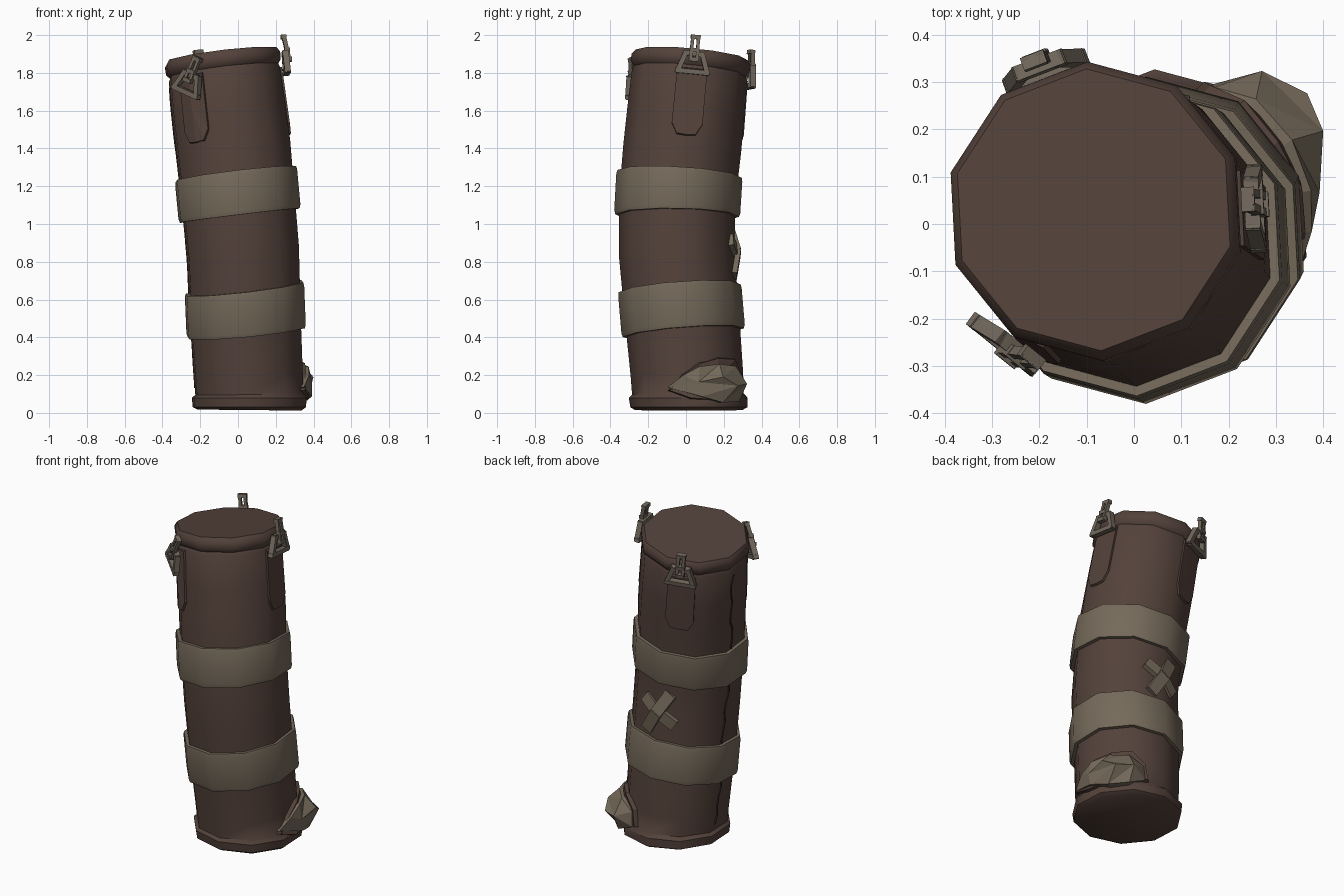
import bpy, bmesh, math
from mathutils import Vector, Matrix

if "Cube" in bpy.data.objects:
    bpy.data.objects.remove(bpy.data.objects["Cube"])

SIDES, PHASE = 10, 21
# bag stations: height, centre x, centre y, tilt along x, tilt along y, radius
BAG = [(0.015, .06, .015, -.01, 0, .285), (.03, .06, .015, 0, 0, .31),
       (.08, .06, .012, 0, 0, .315), (.10, .06, .01, .02, .01, .296),
       (.20, .055, .005, .05, .04, .298), (.5, .04, -.02, .11, .09, .302),
       (.85, .027, -.05, .12, .05, .306), (1.15, 0, -.045, .12, -.05, .308),
       (1.4, -.025, -.02, .12, -.07, .312), (1.6, -.05, 0, .12, -.08, .31),
       (1.79, -.072, .018, .12, -.09, .304), (1.81, -.074, .02, .12, -.09, .296),
       (1.83, -.077, .022, .12, -.09, .314), (1.87, -.082, .027, .12, -.09, .316),
       (1.895, -.085, .03, .12, -.09, .298)]


def material(name, col):
    m = bpy.data.materials.new(name)
    m.diffuse_color = (*col, 1)
    m.use_nodes = True
    m.node_tree.nodes["Principled BSDF"].inputs["Base Color"].default_value = m.diffuse_color
    return m


LEATHER = material("brown leather", (.088, .054, .043))
STRAP = material("tan canvas", (.178, .143, .103))
METAL = material("dull metal", (.165, .137, .105))
SEAM = material("dark seam", (.05, .03, .025))


def station(h):
    h = min(max(h, BAG[0][0]), BAG[-1][0])
    for a, b in zip(BAG, BAG[1:]):
        if h <= b[0]:
            f = (h - a[0]) / (b[0] - a[0])
            return [p + (q - p) * f for p, q in zip(a, b)]


def surf(deg, h, lift=0.0, radius=None):
    """Point on the ten-sided, bent and tilted bag wall."""
    _, cx, cy, sx, sy, r = station(h)
    k = math.radians((deg - PHASE) % 36 - 18)
    r = (radius or r) * math.cos(math.pi / SIDES) / math.cos(k) + lift
    dx, dy = r * math.cos(math.radians(deg)), r * math.sin(math.radians(deg))
    return Vector((cx + dx, cy + dy, h + sx * dx + sy * dy))


def finish(bm, name, mat, angle=None):
    bmesh.ops.recalc_face_normals(bm, faces=bm.faces[:])
    me = bpy.data.meshes.new(name)
    bm.to_mesh(me)
    bm.free()
    me.materials.append(mat)
    ob = bpy.data.objects.new(name, me)
    bpy.context.collection.objects.link(ob)
    if angle:
        bpy.ops.object.select_all(action='DESELECT')
        ob.select_set(True)
        bpy.context.view_layer.objects.active = ob
        bpy.ops.object.shade_smooth_by_angle(angle=math.radians(angle))
    return ob


def tube(name, profile, mat, closed):
    """Rings of (height, radius); closed loops the profile, otherwise ends are capped."""
    bm = bmesh.new()
    rings = [[bm.verts.new(surf(PHASE + 36 * i, h, 0, r)) for i in range(SIDES)]
             for h, r in profile]
    pairs = list(zip(rings, rings[1:])) + ([(rings[-1], rings[0])] if closed else [])
    for a, b in pairs:
        for i in range(SIDES):
            j = (i + 1) % SIDES
            bm.faces.new((a[i], a[j], b[j], b[i]))
    if not closed:
        bm.faces.new(rings[0])
        bm.faces.new(rings[-1])
    return finish(bm, name, mat, 40)


def mound(name, outline, centre, lift, mat, inset=0.88, peak=None, smooth=None):
    """Raised patch on the wall; outline and centre are (degrees, height)."""
    bm = bmesh.new()
    low = [bm.verts.new(surf(a, h, -.02)) for a, h in outline]
    top = [bm.verts.new(surf(centre[0] + (a - centre[0]) * inset,
                             centre[1] + (h - centre[1]) * inset, lift)) for a, h in outline]
    mid = bm.verts.new(surf(*centre, peak if peak is not None else lift))
    n = len(outline)
    for i in range(n):
        j = (i + 1) % n
        bm.faces.new((low[i], low[j], top[j], top[i]))
        bm.faces.new((top[i], top[j], mid))
    return finish(bm, name, mat, smooth)


def beam(bm, p, q, normal, width, depth):
    """Square bar from p to q."""
    d = (q - p)
    z = d.normalized()
    x = normal.cross(z).normalized()
    y = z.cross(x)
    rot = Matrix((x, y, z)).transposed().to_4x4()
    mat = Matrix.Translation((p + q) / 2) @ rot @ Matrix.Diagonal((width, depth, d.length, 1))
    bmesh.ops.create_cube(bm, size=1, matrix=mat)


def frame_at(deg, h, lift):
    o = surf(deg, h, lift)
    out = Vector((math.cos(math.radians(deg)), math.sin(math.radians(deg)), 0))
    up = (surf(deg, h + .05) - surf(deg, h - .05)).normalized()
    side = up.cross(out).normalized()
    return o, side, up, side.cross(up).normalized()


# bag body with rolled rims at both ends
tube("bag_body", [(s[0], s[5]) for s in BAG], LEATHER, False)

# canvas bands
for name, lo, hi, r in (("lower_band", .425, .66, .327), ("upper_band", 1.045, 1.265, .334)):
    tube(name, [(lo, r - .045), (lo, r - .006), (lo + .02, r), (hi - .02, r),
                (hi, r - .004), (hi, r - .045)], STRAP, True)

# hanging tabs, rings and links
for i, (deg, drop, roll) in enumerate(((3, 0, 0), (111, 0, 0), (232, .07, -28))):
    c = deg
    mound(f"hanger_tab_{i}", [(c - 16, 1.8), (c - 16, 1.49), (c - 10, 1.43), (c, 1.425),
                              (c + 10, 1.43), (c + 16, 1.49), (c + 16, 1.8), (c, 1.8)],
          (c, 1.62), .012, LEATHER, .93)
    o, side, up, out = frame_at(deg, 1.78 - drop, .02)
    turn = Matrix.Rotation(math.radians(roll), 3, out)
    side, up = turn @ side, turn @ up

    def loc(s, u, d=0.0):
        return o + side * s + up * u + out * d

    bm = bmesh.new()
    quad = [loc(-.078, -.01, .02), loc(.078, -.01, .02), loc(.045, .085, .015), loc(-.045, .085, .015)]
    for a, b in zip(quad, quad[1:] + quad[:1]):
        e = (b - a).normalized() * .012
        beam(bm, a - e, b + e, out, .026, .032)
    finish(bm, f"hanger_ring_{i}", METAL)

    bm = bmesh.new()
    tip = .185
    for s in (-.018, .018):
        beam(bm, loc(s, .05, .035), loc(s * .8, tip, .01), out, .017, .022)
    for u, d in ((.055, .035), (.105, .026), (tip - .01, .01)):
        beam(bm, loc(-.026, u, d), loc(.026, u, d), out, .022, .028)
    finish(bm, f"hanger_link_{i}", METAL)

# crossed repair patch on the back
o, side, up, out = frame_at(93, .835, .008)
for name, ang, length, lift in (("patch_strip_long", 28, .29, .012), ("patch_strip_short", -58, .24, 0)):
    bm = bmesh.new()
    d = Matrix.Rotation(math.radians(-ang), 3, out) @ up
    pts = [o + out * lift + d * (k * length / 2) - out * (.03 * abs(k)) for k in (-1, 0, 1)]
    for a, b in zip(pts, pts[1:]):
        beam(bm, a, b, out, .07, .028)
    finish(bm, name, STRAP)

# wavy split seam on the left side
bm = bmesh.new()
rows = []
for k in range(28):
    h = .14 + k * .06
    a = 173 + 2.2 * math.sin(k * 1.9) + 3 * math.sin(k * .45)
    rows.append([bm.verts.new(surf(a + w, h, l)) for w, l in ((-1.6, -.004), (-.8, .005), (.8, .005), (1.6, -.004))])
for a, b in zip(rows, rows[1:]):
    for i in range(3):
        bm.faces.new((a[i], a[i + 1], b[i + 1], b[i]))
finish(bm, "split_seam", SEAM)

# torn corner: leather lip, and stuffing spilling out
mound("torn_lip", [(-24, .11), (-8, .19), (12, .25), (35, .275), (58, .27), (74, .2),
                   (78, .1), (55, .07), (25, .06), (0, .07)],
      (30, .16), .022, LEATHER, .9, .03)
bm = bmesh.new()
ring = [(-20, .13, .02), (-4, .185, .035), (12, .225, .04), (32, .235, .045), (52, .225, .04),
        (68, .18, .02), (70, .1, .02), (52, .06, .035), (32, .055, .045), (12, .085, .04)]
low = [bm.verts.new(surf(a, h, -.02)) for a, h, _ in ring]
rim = [bm.verts.new(surf(a, h, l)) for a, h, l in ring]
ridge = [bm.verts.new(surf(a, h, l)) for a, h, l in
         ((10, .15, .055), (29, .17, .105), (41, .13, .125), (56, .14, .085))]
near = [0, 0, 0, 1, 3, 3, 3, 3, 2, 0]
for i in range(10):
    j = (i + 1) % 10
    bm.faces.new((low[i], low[j], rim[j], rim[i]))
    bm.faces.new((rim[i], rim[j], ridge[near[i]]))
    if near[i] != near[j]:
        bm.faces.new((rim[j], ridge[near[j]], ridge[near[i]]))
bm.faces.new((ridge[1], ridge[2], ridge[3]))
bm.faces.new((ridge[0], ridge[2], ridge[1]))
finish(bm, "spilled_stuffing", STRAP)
